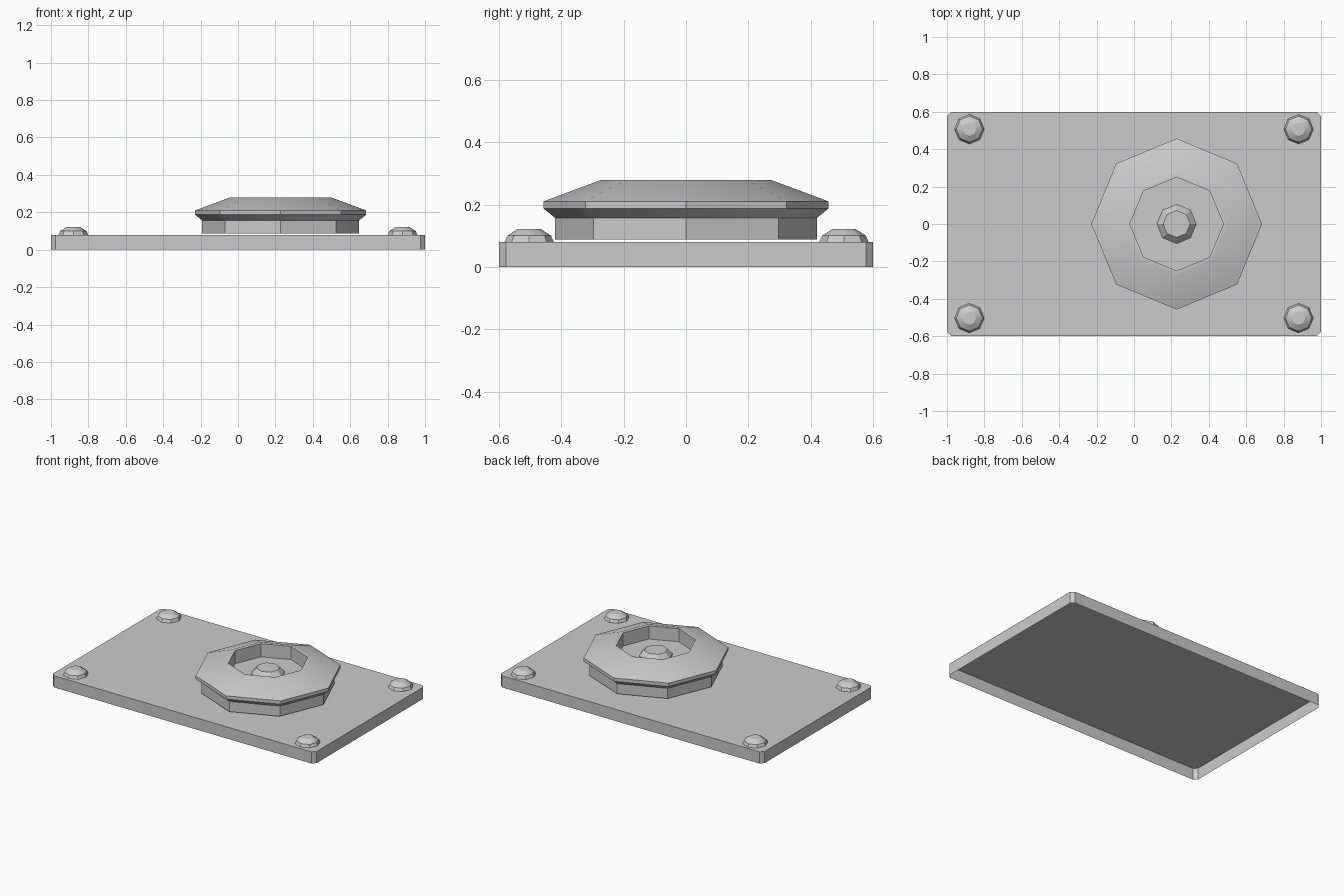
import bpy, bmesh, math

cube = bpy.data.objects.get("Cube")
if cube:
    bpy.data.objects.remove(cube, do_unlink=True)

grey = bpy.data.materials.new("plain_grey")
grey.use_nodes = True
grey.diffuse_color = (0.6, 0.6, 0.6, 1)
grey.node_tree.nodes["Principled BSDF"].inputs["Base Color"].default_value = (0.6, 0.6, 0.6, 1)


def finish(name, bm, location=(0, 0, 0)):
    mesh = bpy.data.meshes.new(name)
    bm.to_mesh(mesh)
    bm.free()
    mesh.materials.append(grey)
    obj = bpy.data.objects.new(name, mesh)
    obj.location = location
    bpy.context.collection.objects.link(obj)
    bpy.ops.object.select_all(action='DESELECT')
    obj.select_set(True)
    bpy.context.view_layer.objects.active = obj
    bpy.ops.object.shade_smooth_by_angle(angle=math.radians(30))
    return obj


def lathe(name, profile, location, sides=8):
    """Turn (radius, height) points into rings, capped at the last ring."""
    bm = bmesh.new()
    rings = []
    for r, z in profile:
        angles = [math.tau * i / sides for i in range(sides)]
        rings.append([bm.verts.new((r * math.cos(a), r * math.sin(a), z)) for a in angles])
    for low, high in zip(rings, rings[1:]):
        for i in range(sides):
            j = (i + 1) % sides
            bm.faces.new((low[i], low[j], high[j], high[i]))
    bm.faces.new(rings[-1])
    return finish(name, bm, location)


# Base plate: a chamfered shell, open underneath
X, Y, H, C = 1.0, 0.6, 0.08, 0.023
bm = bmesh.new()
outline = [(X, -Y + C), (X, Y - C), (X - C, Y), (C - X, Y),
           (-X, Y - C), (-X, C - Y), (C - X, -Y), (X - C, -Y)]
top = bm.faces.new([bm.verts.new((x, y, H)) for x, y in outline])
rim = bmesh.ops.extrude_edge_only(bm, edges=list(top.edges))
for v in rim["geom"]:
    if isinstance(v, bmesh.types.BMVert):
        v.co.z = 0
bmesh.ops.recalc_face_normals(bm, faces=bm.faces)
if top.normal.z < 0:
    bmesh.ops.reverse_faces(bm, faces=bm.faces)
finish("base_plate", bm)

# Octagonal housing with flared rim, sloping cover and sunken well
CENTRE = (0.228, 0, 0)
lathe("housing", [(0.42, 0.087), (0.42, 0.157), (0.457, 0.187), (0.457, 0.21),
                  (0.275, 0.278), (0.25, 0.278), (0.25, 0.188)], CENTRE)

# Knob in the middle of the well
lathe("centre_knob", [(0.105, 0.188), (0.105, 0.195), (0.072, 0.23)], CENTRE)

# Corner bolts
for side, x in (("right", -0.88), ("left", 0.88)):
    for end, y in (("front", -0.503), ("back", 0.507)):
        lathe(f"bolt_{end}_{side}", [(0.079, 0.08), (0.07, 0.1), (0.036, 0.122)], (x, y, 0))
